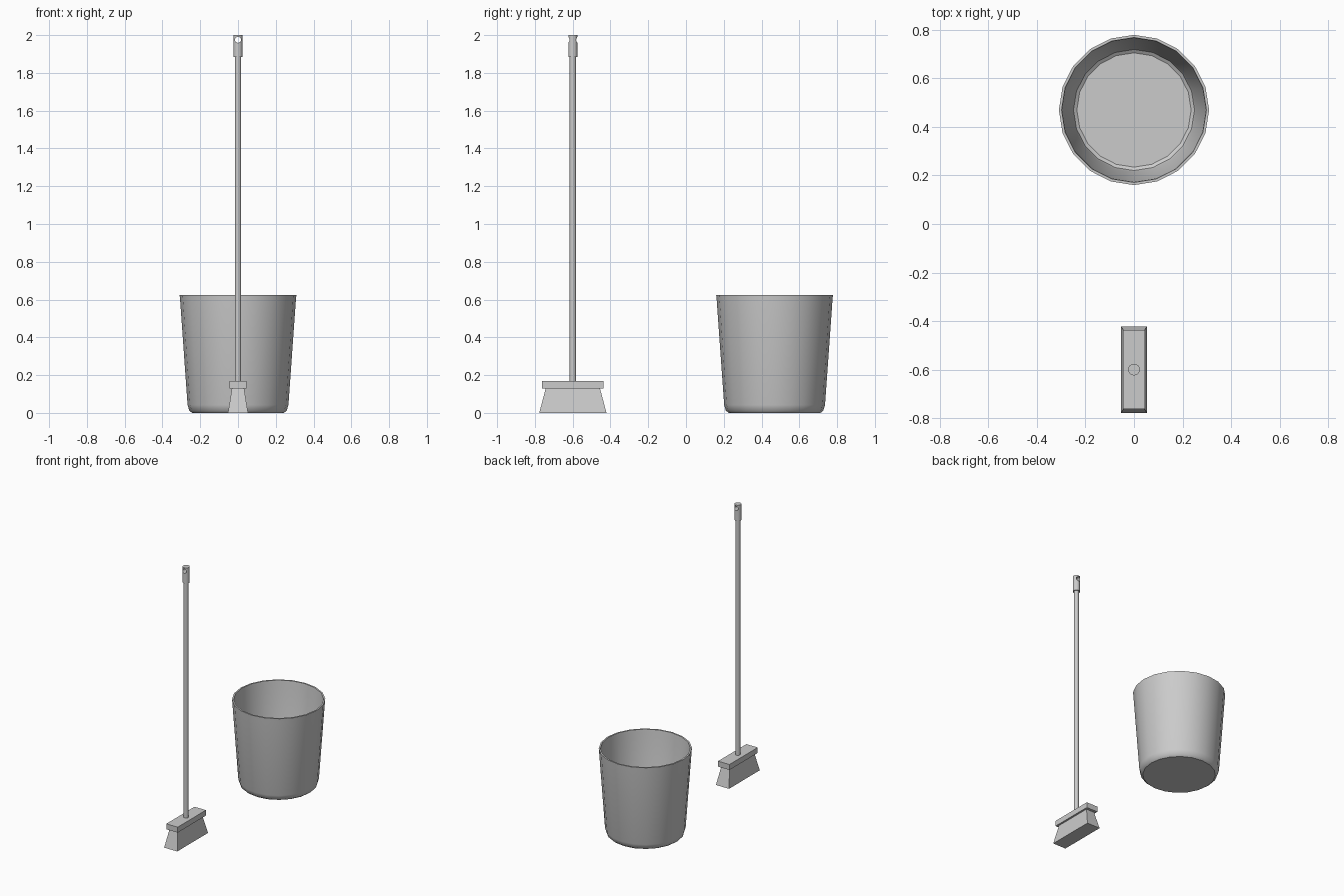
import bpy, bmesh
from math import cos, sin, pi, radians

if "Cube" in bpy.data.objects:
    bpy.data.objects.remove(bpy.data.objects["Cube"])

BROOM_Y = -0.599
BUCKET_Y = 0.469


def make_object(name, bm, smooth=False):
    bmesh.ops.recalc_face_normals(bm, faces=bm.faces[:])
    mesh = bpy.data.meshes.new(name)
    bm.to_mesh(mesh)
    bm.free()
    ob = bpy.data.objects.new(name, mesh)
    bpy.context.collection.objects.link(ob)
    if smooth:
        smooth_object(ob)
    return ob


def smooth_object(ob):
    bpy.ops.object.select_all(action='DESELECT')
    ob.select_set(True)
    bpy.context.view_layer.objects.active = ob
    bpy.ops.object.shade_smooth_by_angle(angle=radians(35))


def loft(bm, rings):
    """Skin a list of point rings and cap both ends."""
    loops = [[bm.verts.new(p) for p in ring] for ring in rings]
    for a, b in zip(loops, loops[1:]):
        n = len(a)
        for i in range(n):
            j = (i + 1) % n
            bm.faces.new((a[i], a[j], b[j], b[i]))
    bm.faces.new(loops[0])
    bm.faces.new(loops[-1])


def lathe(name, profile, y, sides, smooth=True):
    bm = bmesh.new()
    loft(bm, [[(r * cos(2 * pi * i / sides), y + r * sin(2 * pi * i / sides), z)
               for i in range(sides)] for r, z in profile])
    return make_object(name, bm, smooth)


def tapered_box(name, low, high):
    """Each end is (half x, half y, z)."""
    bm = bmesh.new()
    loft(bm, [[(sx * hx, BROOM_Y + sy * hy, z)
               for sx, sy in ((-1, -1), (1, -1), (1, 1), (-1, 1))]
              for hx, hy, z in (low, high)])
    return make_object(name, bm)


# Bucket: outer wall with rounded foot, rim, inner wall and floor
lathe("bucket", [(0.243, 0), (0.258, 0.012), (0.267, 0.042), (0.307, 0.605),
                 (0.309, 0.623), (0.298, 0.623), (0.296, 0.605),
                 (0.257, 0.045), (0.249, 0.02), (0.235, 0.01)], BUCKET_Y, 20)

# Broom head and bristles
tapered_box("bristles", (0.053, 0.178, 0), (0.032, 0.143, 0.132))
tapered_box("head_block", (0.046, 0.163, 0.13), (0.046, 0.163, 0.17))

# Broom stick
lathe("stick", [(0.017, 0.165), (0.017, 1.9)], BROOM_Y, 16)

# Grip with hanging hole
grip = lathe("grip", [(0.024, 1.885), (0.024, 2.0)], BROOM_Y, 16, False)
bpy.ops.mesh.primitive_cylinder_add(vertices=16, radius=0.016, depth=0.2,
                                    location=(0, BROOM_Y, 1.975),
                                    rotation=(pi / 2, 0, 0))
cutter = bpy.context.object
cutter.name = "hole_cutter"
cutter.hide_render = True
mod = grip.modifiers.new("hanging_hole", 'BOOLEAN')
mod.operation = 'DIFFERENCE'
mod.solver = 'EXACT'
mod.object = cutter
bpy.ops.object.select_all(action='DESELECT')
grip.select_set(True)
bpy.context.view_layer.objects.active = grip
bpy.ops.object.modifier_apply(modifier=mod.name)
bpy.data.objects.remove(cutter, do_unlink=True)
smooth_object(grip)
